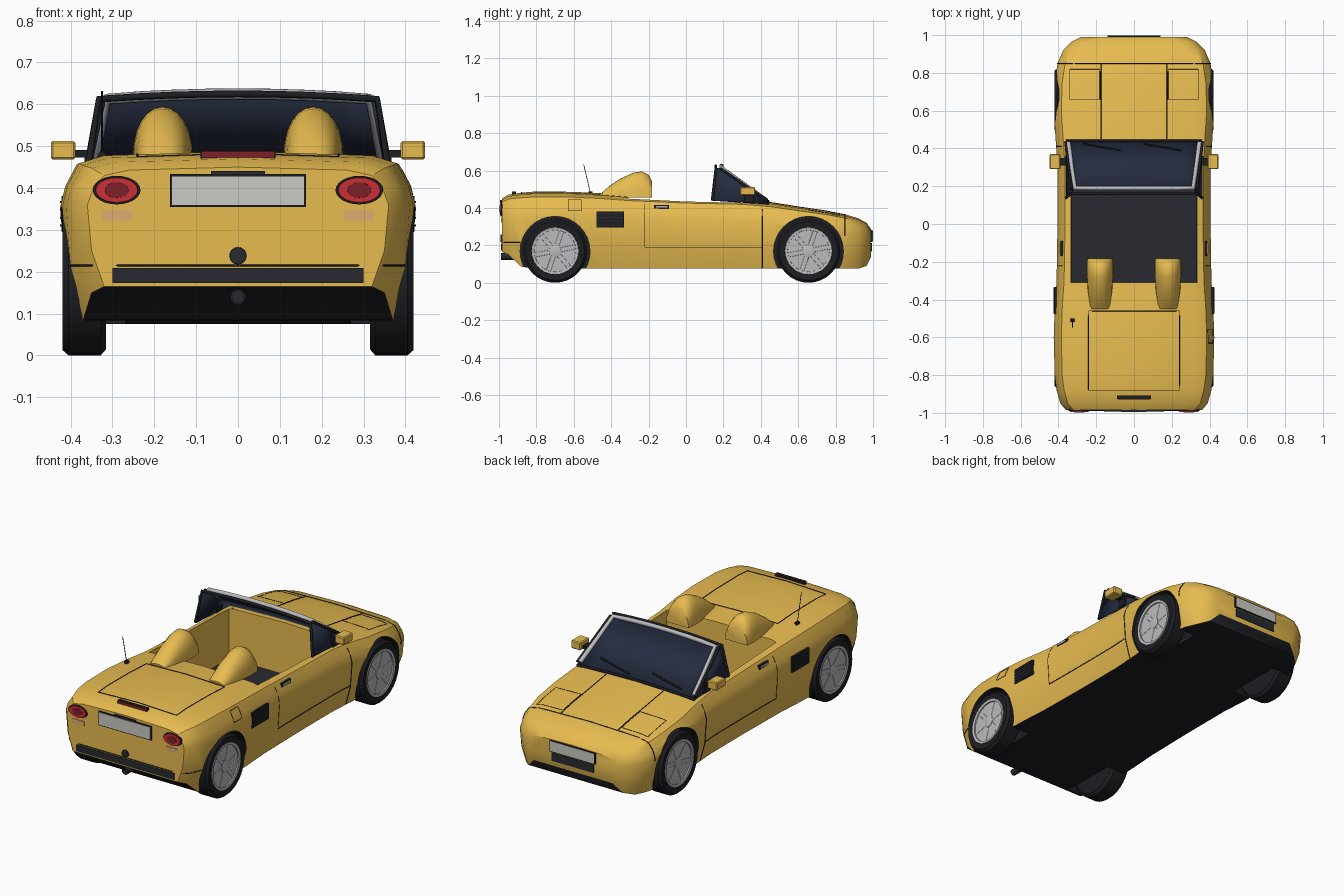
import bpy, bmesh, math
from mathutils import Vector
from mathutils.bvhtree import BVHTree

if "Cube" in bpy.data.objects:
    bpy.data.objects.remove(bpy.data.objects["Cube"])


def mat(name, *rgb):
    m = bpy.data.materials.new(name)
    m.diffuse_color = (*rgb, 1)
    m.use_nodes = True
    m.node_tree.nodes["Principled BSDF"].inputs["Base Color"].default_value = m.diffuse_color
    return m


YELLOW = mat("yellow_paint", .80, .50, .08)
BLACK = mat("black", .012, .013, .016)
TRIM = mat("dark_trim", .02, .023, .03)
GLASS = mat("navy_glass", .018, .025, .05)
SILVER = mat("silver", .5, .5, .52)
PLATE = mat("plate_grey", .6, .6, .55)
RED = mat("red_lens", .6, .03, .04)
DEEP = mat("dark_red", .2, .015, .02)
AMBER = mat("amber_lens", .72, .42, .16)


def finish(name, bm, *mats, smooth=True, angle=32):
    bmesh.ops.recalc_face_normals(bm, faces=bm.faces)
    me = bpy.data.meshes.new(name)
    bm.to_mesh(me)
    bm.free()
    ob = bpy.data.objects.new(name, me)
    bpy.context.collection.objects.link(ob)
    for m in mats:
        me.materials.append(m)
    if smooth:
        shade(ob, angle)
    return ob


def shade(ob, angle=32):
    bpy.ops.object.select_all(action='DESELECT')
    ob.select_set(True)
    bpy.context.view_layer.objects.active = ob
    bpy.ops.object.shade_smooth_by_angle(angle=math.radians(angle))


def loft(rings, caps=True, dark=()):
    bm = bmesh.new()
    vs = [[bm.verts.new(p) for p in r] for r in rings]
    n = len(rings[0])
    for a, b in zip(vs, vs[1:]):
        for i in range(n):
            j = (i + 1) % n
            f = bm.faces.new((a[i], a[j], b[j], b[i]))
            f.material_index = int(i in dark)
    if caps:
        bm.faces.new(vs[0])
        bm.faces.new(vs[-1])
    return bm


def box(name, c, size, m, rot=(0, 0, 0), bevel=0):
    bm = bmesh.new()
    bmesh.ops.create_cube(bm, size=1)
    bmesh.ops.scale(bm, vec=size, verts=bm.verts)
    if bevel:
        bmesh.ops.bevel(bm, geom=bm.edges[:], offset=bevel, segments=1, affect='EDGES')
    ob = finish(name, bm, m, smooth=False)
    ob.location, ob.rotation_euler = c, rot
    return ob


def lathe(name, profile, origin, axis, m, n=32, sx=1, sz=1):
    """Revolve (radius, offset) pairs about the x or y axis."""
    rings = []
    for r, d in profile:
        ring = []
        for k in range(n):
            a = 2 * math.pi * k / n
            u, w = r * math.cos(a) * sx, r * math.sin(a) * sz
            ring.append(Vector(origin) + Vector((d, u, w) if axis == 'x' else (u, d, w)))
        rings.append(ring)
    return finish(name, loft(rings), m)


def tube(name, pts, r, m):
    cu = bpy.data.curves.new(name, 'CURVE')
    cu.dimensions, cu.bevel_depth, cu.bevel_resolution = '3D', r, 1
    cu.use_fill_caps = True
    sp = cu.splines.new('POLY')
    sp.points.add(len(pts) - 1)
    for q, p in zip(sp.points, pts):
        q.co = (*p, 1)
    cu.materials.append(m)
    ob = bpy.data.objects.new(name, cu)
    bpy.context.collection.objects.link(ob)
    return ob


# body shell: y, half width, floor height, top height
SECTIONS = [(-.985, .36, .165, .45), (-.95, .39, .15, .47), (-.88, .41, .085, .482),
            (-.8, .42, .075, .488), (-.6, .425, .075, .486), (-.45, .42, .075, .478),
            (-.3, .41, .075, .466), (0, .405, .075, .452), (.3, .405, .075, .445),
            (.45, .415, .075, .432), (.6, .425, .075, .408), (.75, .42, .075, .386),
            (.85, .405, .075, .366), (.92, .375, .075, .345), (.965, .33, .09, .32),
            (.99, .28, .14, .285)]
HALF = [(.04, 0), (.01, .3), (0, .68), (.012, .8), (.04, .93), (.10, .975)]
rings = []
for y, w, z0, zt in SECTIONS:
    h = [(w - d, z0 + (zt - z0) * f) for d, f in HALF]
    rings.append([(x, y, z) for x, z in h] + [(0, y, zt)] + [(-x, y, z) for x, z in reversed(h)])
body = finish("body", loft(rings, dark=(12,)), YELLOW, BLACK, smooth=False)


def cut(ob):
    md = body.modifiers.new("cut", 'BOOLEAN')
    md.object, md.solver, md.operation = ob, 'EXACT', 'DIFFERENCE'
    bpy.context.view_layer.objects.active = body
    bpy.ops.object.modifier_apply(modifier=md.name)
    bpy.data.objects.remove(ob)


# wheel arches and cockpit opening
AXLES = {"rear": -.70, "front": .655}
for y in AXLES.values():
    for s in (-1, 1):
        c = lathe("arch_cutter", [(.187, s * .27), (.187, s * .5)], (0, y, .168), 'x', YELLOW)
        c.data.materials.append(BLACK)
        for p in c.data.polygons:
            p.material_index = 1
        cut(c)
c = box("cockpit_cutter", (0, .045, .39), (.67, .71, .5), YELLOW)
cut(c)
shade(body)
box("cockpit_floor", (0, .045, .143), (.668, .708, .012), TRIM)

bvh = BVHTree.FromObject(body, bpy.context.evaluated_depsgraph_get())


def hit(p, axis, s):
    """Drop a point on to the body along an axis, from side s."""
    o, d = Vector(p), Vector((0, 0, 0))
    o[axis], d[axis] = 2 * s, -s
    return bvh.ray_cast(o, d)[0]


def seam(name, pts, axis, s, r=.0025):
    out = []
    for a, b in zip(pts, pts[1:]):
        a, b = Vector(a), Vector(b)
        out += [hit(a.lerp(b, k / 10), axis, s) for k in range(11)]
    tube(name, [p for p in out if p], r, BLACK)


def rect(x0, x1, y0, y1):
    return [(x0, y0, 0), (x1, y0, 0), (x1, y1, 0), (x0, y1, 0), (x0, y0, 0)]


# panel seams
seam("boot_seam", rect(-.24, .24, -.88, -.46), 2, 1)
seam("nose_seam", [(-.385, .85, 0), (.385, .85, 0)], 2, 1)
seam("rear_bumper_seam", [(-.35, 0, .215), (.35, 0, .215)], 1, -1)
seam("fuel_lid_seam", [(0, -.63, .385), (0, -.56, .385), (0, -.56, .443), (0, -.63, .443),
                       (0, -.63, .385)], 0, 1, .0015)
for s in (-1, 1):
    seam("bonnet_seam", [(s * .175, .45, 0), (s * .175, .85, 0)], 2, 1)
    seam("popup_lamp_seam", rect(s * .18, s * .34, .66, .82), 2, 1, .0015)
    seam("door_seam", [(0, .41, .08), (0, .41, .425)], 0, s)
    seam("sill_seam", [(0, -.22, .19), (0, .41, .19)], 0, s)
    seam("door_back_seam", [(0, -.22, .19), (0, -.22, .445)], 0, s, .0015)
    seam("front_bumper_seam", [(0, .85, .25), (0, .85, .355)], 0, s)
    seam("rear_side_seam", [(0, -.975, .215), (0, -.885, .215)], 0, s)
    # side vent with slats, door handle
    x = hit((0, -.4, .34), 0, s).x
    box("side_vent", (x, -.405, .338), (.012, .145, .085), BLACK)
    for k in range(4):
        box("vent_slat", (x + s * .006, -.405, .31 + k * .019), (.006, .135, .005), TRIM)
    x = hit((0, -.13, .405), 0, s).x
    box("door_handle", (x, -.13, .405), (.012, .08, .022), BLACK)
    box("handle_lever", (x + s * .005, -.13, .406), (.008, .06, .01), SILVER)
    # door mirror
    box("mirror_stalk", (s * .37, .33, .482), (.045, .04, .018), BLACK)
    box("mirror_foot", (s * .357, .335, .46), (.02, .05, .06), BLACK)
    box("mirror_housing", (s * .418, .33, .49), (.059, .08, .044), YELLOW, bevel=.005)
    # tail lamps
    o = (s * .29, -.978, .395)
    lathe("tail_lamp_rim", [(.057, 0), (.057, -.011)], o, 'y', BLACK, 24, 1, .6)
    lathe("tail_lamp", [(.053, 0), (.05, -.016)], o, 'y', RED, 24, 1, .59)
    lathe("tail_lamp_core", [(.03, 0), (.028, -.019)], o, 'y', DEEP, 24, 1, .65)
    box("rear_reflector", (s * .289, -.983, .335), (.073, .01, .025), AMBER)
    # headrest fairing
    fair = []
    for y, w, h in [(-.45, .05, .025), (-.41, .057, .06), (-.35, .065, .1), (-.28, .07, .132),
                    (-.235, .072, .138), (-.20, .07, .12), (-.182, .068, .085)]:
        fair.append([(s * .18 + w * math.cos(math.pi * k / 12), y,
                      .457 + h * math.sin(math.pi * k / 12) ** .8) for k in range(13)])
    finish("headrest_fairing", loft(fair), YELLOW, angle=40)

# wheels
for end, y in AXLES.items():
    for s in (-1, 1):
        o = (0, y, .17)
        lathe(end + "_tyre", [(.1, s * .315), (.155, s * .315), (.17, s * .328), (.17, s * .405),
                              (.157, s * .42), (.126, s * .416), (.12, s * .385)], o, 'x', BLACK)
        lathe(end + "_rim", [(.127, s * .41), (.125, s * .419), (.112, s * .417),
                             (.11, s * .39), (.127, s * .39), (.127, s * .41)], o, 'x', SILVER)
        lathe(end + "_hub", [(.034, s * .385), (.032, s * .413), (.018, s * .416)], o, 'x', SILVER, 16)
        for k in range(6):
            a = math.pi / 3 * k + .2
            box(end + "_spoke", (s * .402, y + .067 * math.cos(a), .17 + .067 * math.sin(a)),
                (.018, .1, .028), SILVER, (a, 0, 0), .003)

# windscreen with wrapped side panes
us = [k / 4 for k in range(-4, 5)]
low = [(-.36, .14, .44)] + [(.36 * u, .44, .425 + .012 * (1 - u * u)) for u in us] + [(.36, .14, .44)]
top = [(-.333, .165, .613)] + [(.322 * u, .19, .625 - .012 * u * u) for u in us] + [(.333, .165, .613)]
bm = bmesh.new()
vl, vt = [[bm.verts.new(p) for p in r] for r in (low, top)]
for i in range(len(low) - 1):
    bm.faces.new((vl[i], vl[i + 1], vt[i + 1], vt[i]))
glass = finish("windscreen", bm, GLASS)
md = glass.modifiers.new("thickness", 'SOLIDIFY')
md.thickness = .008
tube("windscreen_frame", [(-.348, .43, .44)] + [(x * .97, y, z) for x, y, z in top[1:-1]]
     + [(.348, .43, .44)], .013, SILVER)
tube("windscreen_rear_trim", [low[0]] + [(x, .16, z) for x, y, z in top] + [low[-1]], .008, BLACK)
tube("windscreen_seal", low[1:-1], .007, BLACK)
for s in (-1, 1):
    tube("pillar_seal", [(s * .362, .435, .44), (s * .332, .185, .61)], .008, BLACK)
for x in (-.27, .05):
    tube("wiper", [(x, .425, .452), (x + .2, .39, .474)], .005, BLACK)

# nose: plate, grille
box("front_plate", (0, .993, .25), (.27, .012, .055), PLATE)
box("front_plate_frame", (0, .99, .25), (.28, .014, .063), BLACK)
box("front_grille", (0, .988, .19), (.26, .012, .045), TRIM)

# tail: plate, strip, latch, exhaust, brake light
box("rear_plate_frame", (0, -.985, .394), (.326, .012, .078), BLACK)
box("rear_plate", (0, -.987, .394), (.315, .014, .068), PLATE)
box("boot_handle", (0, -.985, .436), (.13, .02, .01), TRIM)
box("rear_bumper_strip", (0, -.982, .191), (.6, .014, .036), TRIM)
lathe("boot_lock", [(.021, 0), (.02, -.012)], (0, -.98, .238), 'y', TRIM, 16)
lathe("exhaust", [(.018, 0), (.018, -.09), (.013, -.09), (.013, -.06)], (0, -.9, .14), 'y', TRIM, 16)
box("brake_light_base", (0, -.918, .478), (.18, .018, .022), BLACK)
box("brake_light", (0, -.926, .48), (.172, .008, .014), DEEP)

# aerial
lathe("aerial_base", [(.01, 0), (.01, .02)], (-.325, -.52, .478), 'y', BLACK, 8)
tube("aerial", [(-.325, -.51, .475), (-.325, -.547, .632)], .002, BLACK)
